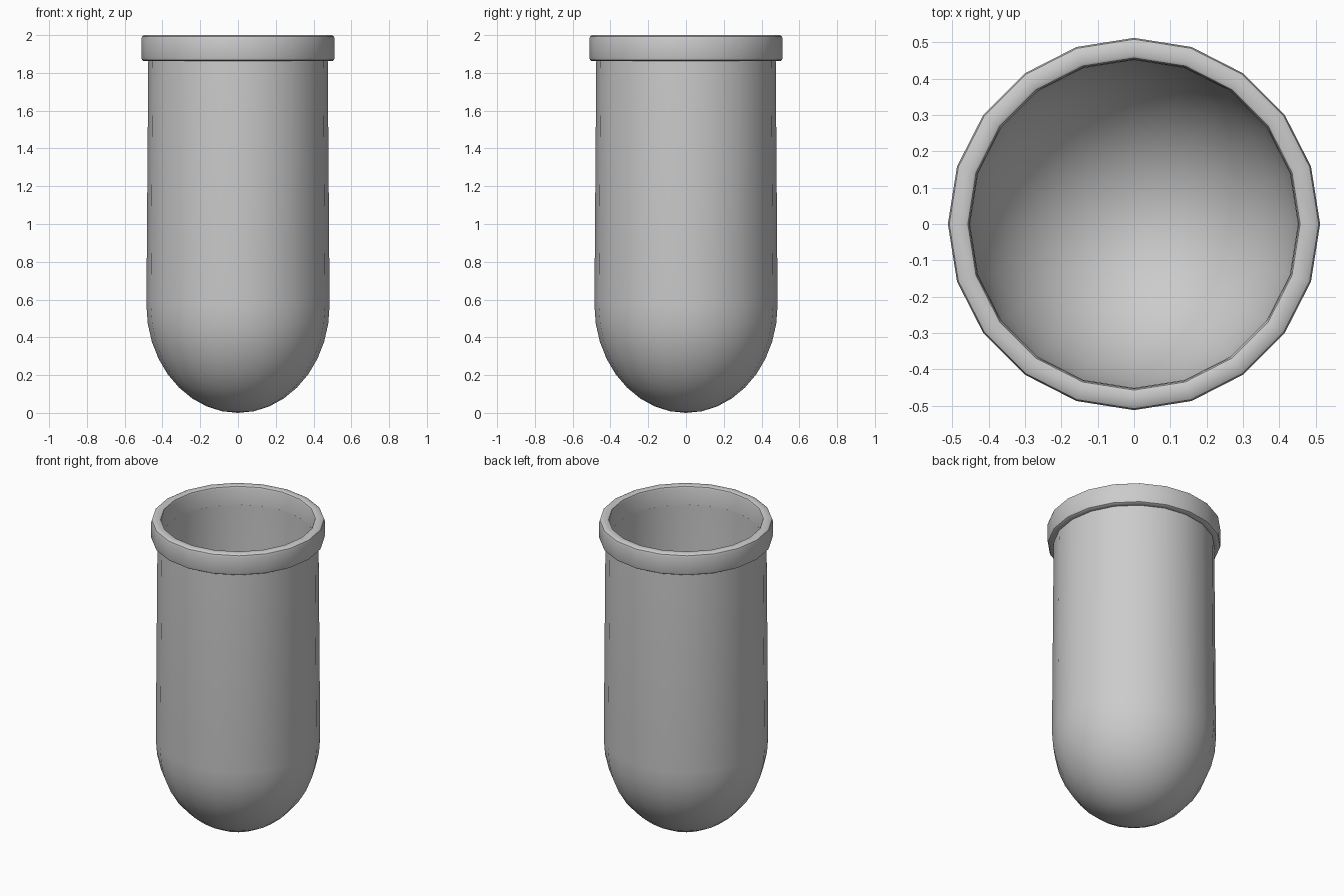
import bpy, bmesh, math

if "Cube" in bpy.data.objects:
    bpy.data.objects.remove(bpy.data.objects["Cube"])

SIDES = 20


def lathe(name, profile, closed=False):
    """Revolve (radius, z) points about z; radius 0 becomes a pole."""
    bm = bmesh.new()
    rings = []
    for r, z in profile:
        if r < 1e-5:
            rings.append([bm.verts.new((0, 0, z))] * SIDES)
        else:
            rings.append([bm.verts.new((r * math.cos(i * math.tau / SIDES),
                                        r * math.sin(i * math.tau / SIDES), z))
                          for i in range(SIDES)])
    pairs = list(zip(rings, rings[1:]))
    if closed:
        pairs.append((rings[-1], rings[0]))
    for a, b in pairs:
        for i in range(SIDES):
            j = (i + 1) % SIDES
            bm.faces.new(list(dict.fromkeys((a[i], a[j], b[j], b[i]))))
    bmesh.ops.recalc_face_normals(bm, faces=bm.faces)
    mesh = bpy.data.meshes.new(name)
    bm.to_mesh(mesh)
    bm.free()
    obj = bpy.data.objects.new(name, mesh)
    bpy.context.collection.objects.link(obj)
    bpy.ops.object.select_all(action='DESELECT')
    obj.select_set(True)
    bpy.context.view_layer.objects.active = obj
    bpy.ops.object.shade_smooth_by_angle(angle=math.radians(40))
    return obj


def dome(radius, bottom, centre, steps=9):
    """Quarter ellipse from the bottom pole up to the wall."""
    return [(radius * math.sin(k * math.pi / 2 / steps),
             centre - (centre - bottom) * math.cos(k * math.pi / 2 / steps))
            for k in range(steps + 1)]


# Thin-walled vessel: outer dome and wall, then back down the inside
outer = dome(0.485, 0.0, 0.57) + [(0.475, 1.88)]
inner = dome(0.461, 0.025, 0.57) + [(0.451, 1.88)]
lathe("vessel_body", outer + inner[::-1])

# Thick collar around the mouth with softened edges
lathe("mouth_rim", [
    (0.451, 1.87), (0.475, 1.862), (0.498, 1.862), (0.508, 1.868), (0.512, 1.88),
    (0.512, 1.98), (0.508, 1.993), (0.496, 2.0),
    (0.464, 2.0), (0.457, 1.996), (0.453, 1.985)], closed=True)
